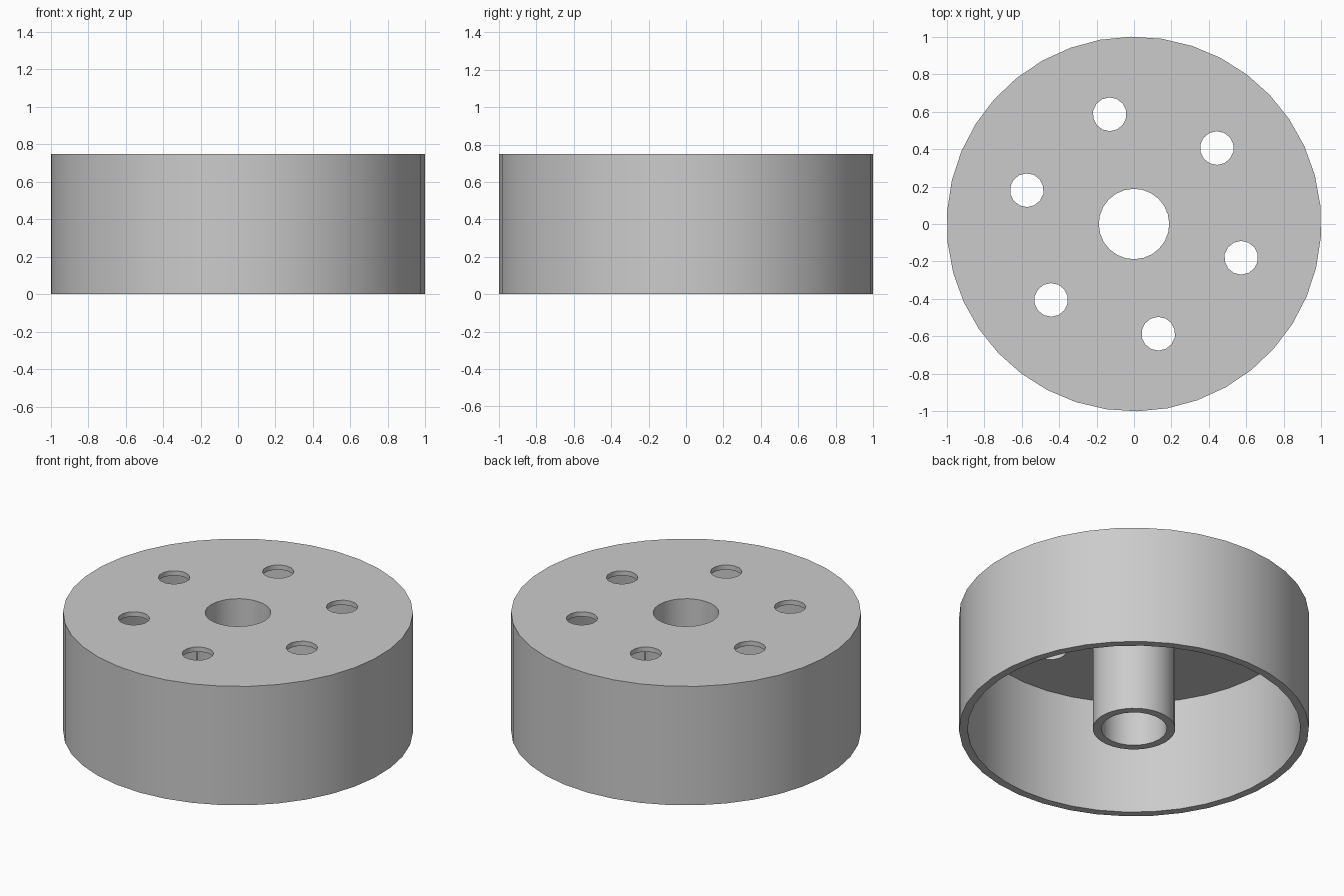
import bpy
from math import radians, cos, sin

cube = bpy.data.objects.get("Cube")
if cube:
    bpy.data.objects.remove(cube, do_unlink=True)

HEIGHT, PLATE = 0.75, 0.03
TURN = 0.9  # small twist of the facets, in degrees

grey = bpy.data.materials.new("plain grey")
grey.use_nodes = True
colour = (0.6, 0.6, 0.6, 1)
grey.diffuse_color = colour
grey.node_tree.nodes["Principled BSDF"].inputs["Base Color"].default_value = colour


def cylinder(name, radius, bottom, top, sides, x=0, y=0, turn=TURN):
    bpy.ops.mesh.primitive_cylinder_add(
        vertices=sides, radius=radius, depth=top - bottom,
        location=(x, y, (top + bottom) / 2), rotation=(0, 0, radians(turn)))
    obj = bpy.context.object
    obj.name = name
    obj.data.materials.append(grey)
    return obj


def combine(target, tool, operation):
    mod = target.modifiers.new("combine", 'BOOLEAN')
    mod.operation, mod.object, mod.solver = operation, tool, 'EXACT'
    bpy.context.view_layer.objects.active = target
    bpy.ops.object.modifier_apply(modifier=mod.name)
    bpy.data.objects.remove(tool, do_unlink=True)


# Hollow drum, open at the bottom
drum = cylinder("drum_with_hub", 1, 0, HEIGHT, 38)
combine(drum, cylinder("cavity", 0.952, -0.1, HEIGHT - PLATE, 38), 'DIFFERENCE')

# Central hub tube running the full height
combine(drum, cylinder("hub", 0.236, 0, HEIGHT - PLATE / 2, 32), 'UNION')
combine(drum, cylinder("bore", 0.188, -0.1, HEIGHT + 0.1, 24), 'DIFFERENCE')

# Ring of six holes through the top plate
for i in range(6):
    a = radians(42.5 + 60 * i)
    hole = cylinder("hole", 0.09, HEIGHT - 0.15, HEIGHT + 0.1, 14,
                    0.6 * cos(a), 0.6 * sin(a))
    combine(drum, hole, 'DIFFERENCE')

bpy.ops.object.select_all(action='DESELECT')
drum.select_set(True)
bpy.context.view_layer.objects.active = drum
bpy.ops.object.shade_smooth_by_angle(angle=radians(30))
